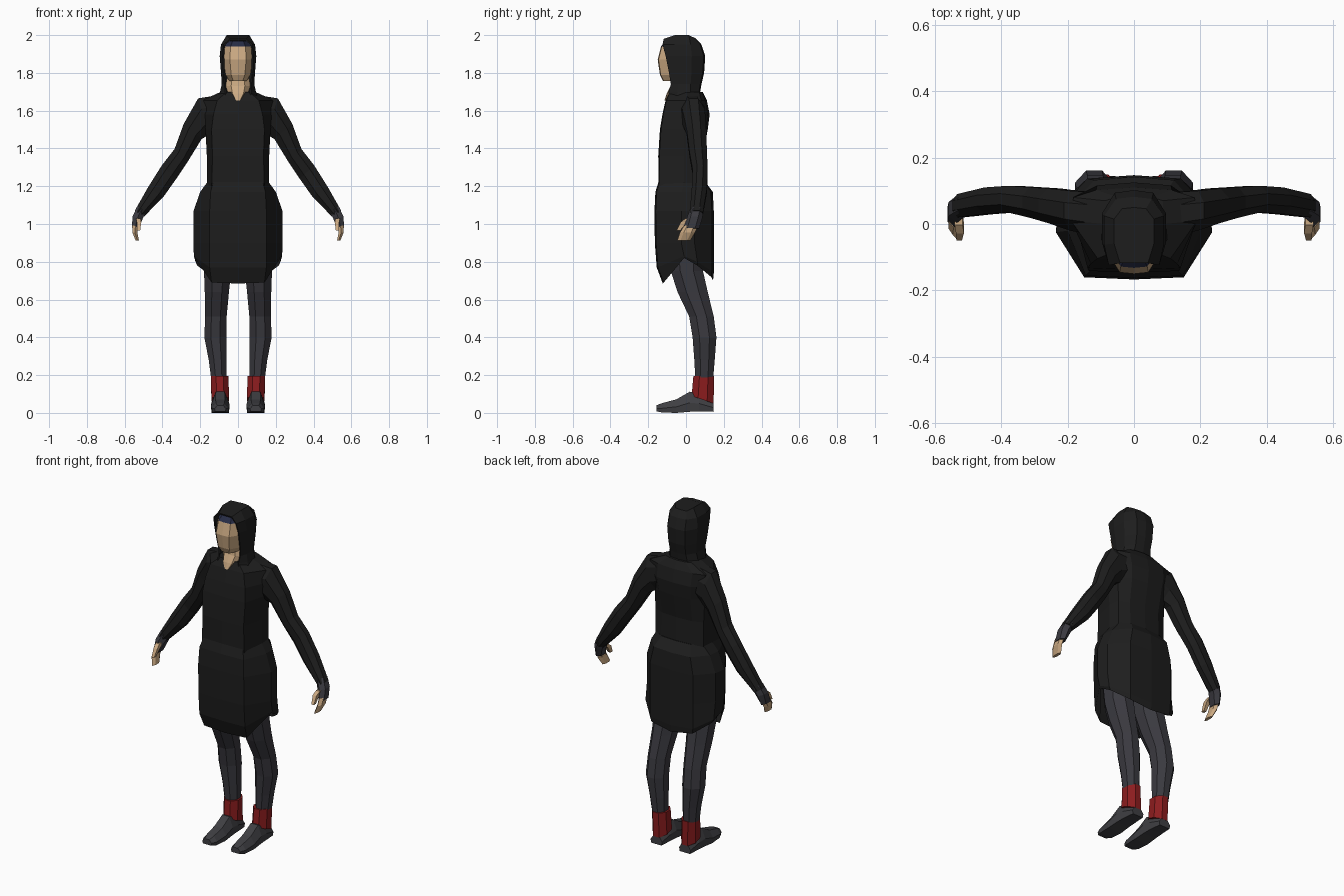
import bpy, bmesh, math
from mathutils import Vector


def material(name, rgb):
    m = bpy.data.materials.new(name)
    m.diffuse_color = (*rgb, 1)
    return m


COAT = material("black cloth", (0.0125, 0.0125, 0.0125))
LEGGING = material("dark grey legging", (0.042, 0.041, 0.050))
SHOE = material("grey leather", (0.050, 0.050, 0.056))
RED = material("red cuff", (0.26, 0.012, 0.013))
SKIN = material("skin", (0.60, 0.40, 0.225))
HAIR = material("dark blue hair", (0.02, 0.025, 0.06))


def loft(name, rings, mats, closed=True, start=True, end=True, rule=None, side=1):
    """Skin a list of equal-length point rings with flat faces."""
    bm = bmesh.new()
    rows = [[bm.verts.new((p[0] * side, p[1], p[2])) for p in r] for r in rings]
    n = len(rows[0])
    for a, b in zip(rows, rows[1:]):
        for i in range(n if closed else n - 1):
            j = (i + 1) % n
            bm.faces.new((a[i], a[j], b[j], b[i]))
    if start:
        bm.faces.new(rows[0])
    if end:
        bm.faces.new(rows[-1])
    bmesh.ops.recalc_face_normals(bm, faces=bm.faces)
    if rule:
        for f in bm.faces:
            f.material_index = rule(f.calc_center_median())
    me = bpy.data.meshes.new(name)
    bm.to_mesh(me)
    bm.free()
    for m in mats:
        me.materials.append(m)
    ob = bpy.data.objects.new(name, me)
    bpy.context.collection.objects.link(ob)
    return ob


def oval(x, y, z, ra, rb, tilt=0, n=8):
    """Ring around a limb: ra across (tilted in the front plane), rb in depth."""
    t = math.radians(tilt)
    u = Vector((math.cos(t), 0, math.sin(t)))
    pts = []
    for i in range(n):
        a = 2 * math.pi * (i + 0.5) / n
        k = 1 / math.cos(math.pi / n)
        pts.append(Vector((x, y, z)) + u * ra * k * math.cos(a) + Vector((0, rb * k * math.sin(a), 0)))
    return pts


def full(half):
    """Mirror a half ring that runs from centre front to centre back."""
    return half + [(-x, y, z) for x, y, z in reversed(half[1:-1])]


def coat_ring(z, w, fx, f, s, b, drop=(0, 0, 0, 0, 0, 0)):
    half = [(0, f), (fx, f * 0.96), (w, s), (w * 0.96, s + 0.07), (w * 0.6, b * 0.93), (0, b)]
    return full([(x, y, z + d) for (x, y), d in zip(half, drop)])


# Coat body
loft("coat_body", [
    coat_ring(1.18, 0.165, 0.14, -0.145, -0.01, 0.098),
    coat_ring(1.36, 0.165, 0.135, -0.147, -0.01, 0.09),
    coat_ring(1.50, 0.172, 0.14, -0.138, -0.01, 0.115),
    coat_ring(1.58, 0.185, 0.13, -0.125, 0.0, 0.125),
    coat_ring(1.655, 0.19, 0.11, -0.108, 0.01, 0.11),
    coat_ring(1.70, 0.09, 0.06, -0.088, 0.0, 0.088)], [COAT])

# Coat skirt with a hem that rises at the sides
loft("coat_skirt", [
    coat_ring(1.225, 0.16, 0.13, -0.145, -0.01, 0.10),
    coat_ring(1.17, 0.20, 0.145, -0.162, -0.02, 0.142),
    coat_ring(1.07, 0.235, 0.15, -0.167, -0.025, 0.147),
    coat_ring(0.90, 0.235, 0.15, -0.165, -0.025, 0.147),
    coat_ring(0.83, 0.234, 0.15, -0.155, -0.01, 0.147, (-.06, -.06, 0, -.03, -.08, -.09)),
    coat_ring(0.82, 0.225, 0.14, -0.123, -0.01, 0.143, (-.135, -.13, 0, -.04, -.10, -.12))],
    [COAT], end=False)

# Hood, open at the front: (z, edge x, edge y, side x, back y)
hood = []
for z, ex, ey, w, b in [(1.66, .07, -.095, .105, .09), (1.70, .068, -.092, .095, .075),
                        (1.74, .072, -.08, .086, .082), (1.80, .078, -.09, .09, .096),
                        (1.89, .081, -.108, .097, .102), (1.95, .076, -.124, .09, .082),
                        (1.985, .042, -.118, .06, .05)]:
    top = z > 1.98
    h = [(ex, ey, z - 0.005 * top), (w, ey * 0.5, z + 0.015 * top), (w, b * 0.3, z + 0.015 * top),
         (w * 0.6, b * 0.92, z), (0, b, z)]
    hood.append(h + [(-x, y, q) for x, y, q in reversed(h[:-1])])
ob = loft("hood", hood, [COAT], closed=False, start=False)
sol = ob.modifiers.new("thickness", "SOLIDIFY")
sol.thickness = 0.008
sol.offset = -1


# Head: face below, hair above
def head_ring(z, w, f, b):
    return full([(0, f, z), (w * 0.55, f * 0.97, z), (w, f * 0.6, z), (w, b * 0.4, z), (w * 0.6, b, z), (0, b, z)])


loft("head", [head_ring(1.757, 0.045, -0.122, 0.03), head_ring(1.79, 0.066, -0.138, 0.05),
              head_ring(1.87, 0.078, -0.15, 0.07), head_ring(1.94, 0.072, -0.132, 0.06),
              head_ring(1.97, 0.05, -0.105, 0.04)],
     [SKIN, HAIR], rule=lambda c: 1 if c.z > 1.945 else 0)

# Neck with a narrow point at the collar
loft("neck", [head_ring(1.655, 0.02, -0.114, 0.0), head_ring(1.69, 0.052, -0.102, 0.02),
              head_ring(1.73, 0.066, -0.082, 0.03), head_ring(1.79, 0.055, -0.07, 0.04)], [SKIN])

for side, tag in ((1, "left"), (-1, "right")):
    # Sleeve
    loft(tag + "_sleeve", [
        oval(0.11, 0.03, 1.59, 0.09, 0.065, 80),
        oval(0.180, 0.04, 1.57, 0.10, 0.06, 72),
        oval(0.240, 0.055, 1.49, 0.062, 0.052, 40),
        oval(0.300, 0.065, 1.365, 0.048, 0.046, 42),
        oval(0.365, 0.075, 1.275, 0.052, 0.040, 42),
        oval(0.435, 0.070, 1.170, 0.048, 0.040, 35),
        oval(0.522, 0.055, 1.055, 0.029, 0.035, 32)], [COAT], side=side)
    # Fingerless glove
    loft(tag + "_glove", [
        oval(0.510, 0.058, 1.08, 0.027, 0.032, 30, 6),
        oval(0.533, 0.045, 1.03, 0.027, 0.036, 20, 6),
        oval(0.544, 0.028, 0.975, 0.018, 0.036, 10, 6)], [LEGGING], side=side)
    # Fingers and thumb
    loft(tag + "_fingers", [
        oval(0.543, 0.026, 0.99, 0.015, 0.032, 10, 6),
        oval(0.546, 0.008, 0.955, 0.013, 0.035, 0, 6),
        oval(0.533, -0.012, 0.912, 0.009, 0.030, 0, 6)], [SKIN], side=side)
    loft(tag + "_thumb", [
        oval(0.528, 0.015, 1.03, 0.012, 0.018, 0, 4),
        oval(0.524, -0.012, 1.01, 0.012, 0.016, 0, 4),
        oval(0.526, -0.040, 0.965, 0.008, 0.010, 0, 4)], [SKIN], side=side)
    # Leg
    loft(tag + "_leg", [
        oval(0.105, -0.005, 0.90, 0.080, 0.095),
        oval(0.108, 0.005, 0.75, 0.072, 0.085),
        oval(0.112, 0.035, 0.64, 0.064, 0.080),
        oval(0.117, 0.082, 0.51, 0.057, 0.065),
        oval(0.120, 0.098, 0.40, 0.058, 0.063),
        oval(0.108, 0.098, 0.28, 0.047, 0.054),
        oval(0.100, 0.096, 0.15, 0.038, 0.045)], [LEGGING], side=side)
    # Red ankle cuff
    cuff = [oval(0.094, 0.088, 0.07, 0.047, 0.058), oval(0.097, 0.094, 0.195, 0.046, 0.055)]
    for p in cuff[0]:
        p.z -= (p.y - 0.088) * 0.35
    loft(tag + "_ankle_cuff", cuff, [RED], side=side)
    # Shoe: sections along its length (y, half width, sole, top)
    shoe = []
    for y, w, lo, hi in [(-.157, .030, .008, .040), (-.125, .045, .002, .052), (-.05, .050, 0, .072),
                         (.02, .047, .006, .112), (.07, .045, .008, .10), (.145, .038, .006, .055)]:
        m = lo + (hi - lo) * 0.45
        shoe.append([(0.094 + x, y, z) for x, z in
                     [(-w * .9, lo), (w * .9, lo), (w, m), (w * .5, hi), (-w * .5, hi), (-w, m)]])
    loft(tag + "_shoe", shoe, [SHOE], side=side)
